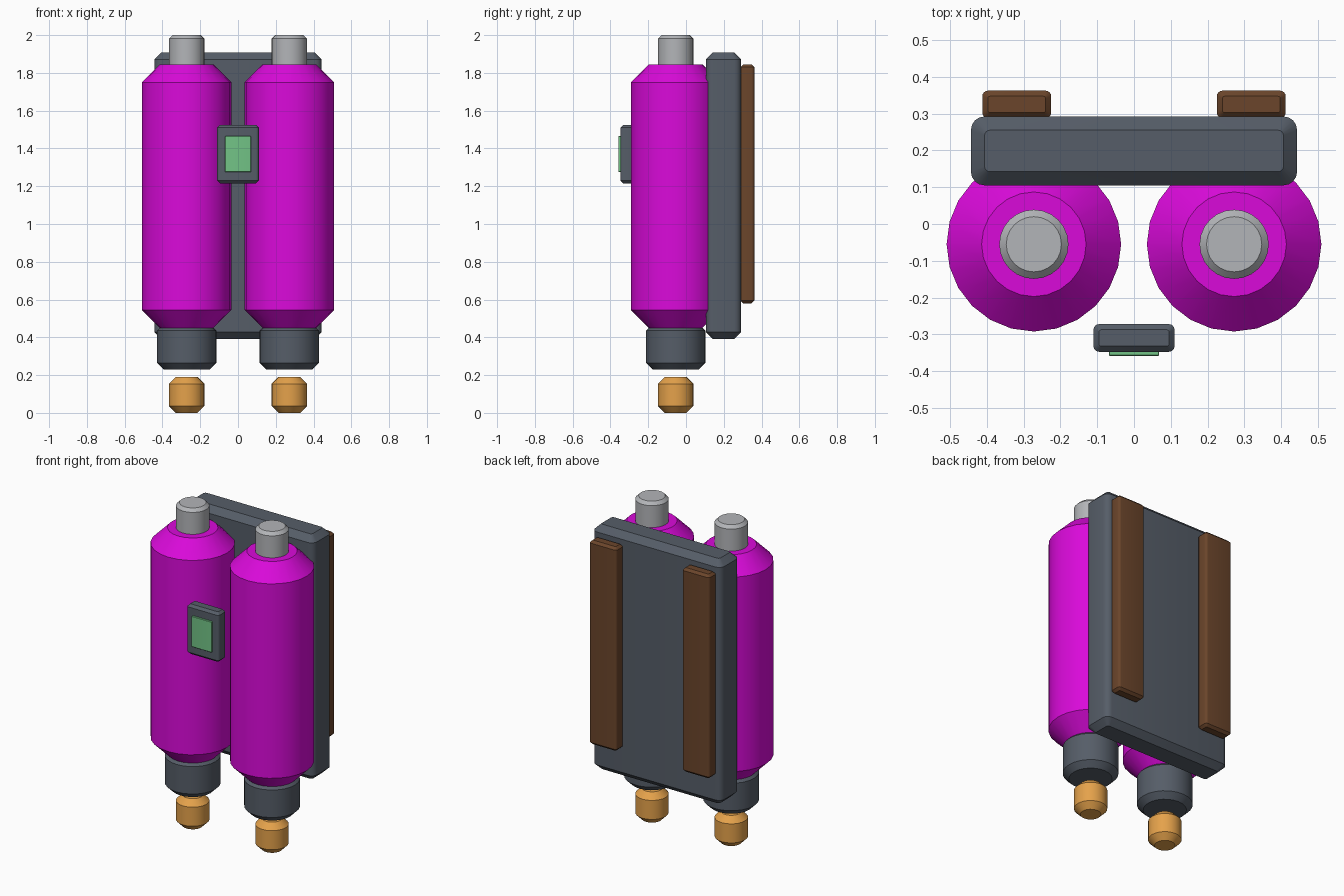
import bpy, bmesh, math

old = bpy.data.objects.get("Cube")
if old:
    bpy.data.objects.remove(old, do_unlink=True)


def material(name, rgb):
    m = bpy.data.materials.new(name)
    m.use_nodes = True
    col = (*rgb, 1.0)
    m.diffuse_color = col
    m.node_tree.nodes["Principled BSDF"].inputs["Base Color"].default_value = col
    return m


magenta = material("magenta paint", (0.70, 0.003, 0.70))
slate = material("slate grey", (0.092, 0.110, 0.138))
steel = material("light steel", (0.45, 0.46, 0.48))
amber = material("amber", (0.78, 0.36, 0.07))
leather = material("brown leather", (0.147, 0.060, 0.024))
green = material("screen green", (0.17, 0.55, 0.24))


def loft(name, rings, mat, loc, angle=40):
    """Skin a stack of equal-sized rings and cap both ends."""
    bm = bmesh.new()
    loops = [[bm.verts.new(p) for p in ring] for ring in rings]
    n = len(loops[0])
    for a, b in zip(loops, loops[1:]):
        for i in range(n):
            j = (i + 1) % n
            bm.faces.new((a[i], a[j], b[j], b[i]))
    bm.faces.new(loops[0][::-1])
    bm.faces.new(loops[-1])
    bmesh.ops.recalc_face_normals(bm, faces=bm.faces)
    mesh = bpy.data.meshes.new(name)
    bm.to_mesh(mesh)
    bm.free()
    mesh.materials.append(mat)
    ob = bpy.data.objects.new(name, mesh)
    ob.location = loc
    bpy.context.collection.objects.link(ob)
    bpy.ops.object.select_all(action='DESELECT')
    ob.select_set(True)
    bpy.context.view_layer.objects.active = ob
    bpy.ops.object.shade_smooth_by_angle(angle=math.radians(angle))
    return ob


def turned(name, x, y, z0, z1, r, chamfer, mat, sides=24):
    """Chamfered cylinder."""
    profile = [(r - chamfer, z0), (r, z0 + chamfer), (r, z1 - chamfer), (r - chamfer, z1)]
    turns = [2 * math.pi * i / sides for i in range(sides)]
    rings = [[(q * math.cos(t), q * math.sin(t), z) for t in turns] for q, z in profile]
    return loft(name, rings, mat, (x, y, 0))


def rounded_ring(hx, hy, r, z, steps=4):
    """Rounded rectangle outline at height z."""
    pts = []
    for k, (sx, sy) in enumerate([(1, 1), (-1, 1), (-1, -1), (1, -1)]):
        for i in range(steps + 1):
            t = math.pi / 2 * (k + i / steps)
            pts.append((sx * (hx - r) + r * math.cos(t), sy * (hy - r) + r * math.sin(t), z))
    return pts


def block(name, x, y, z, mat, c):
    """Box from axis ranges, with rounded uprights and chamfered ends."""
    hx, hy = (x[1] - x[0]) / 2, (y[1] - y[0]) / 2
    rings = [rounded_ring(hx - c, hy - c, c * 0.4, z[0]),
             rounded_ring(hx, hy, c, z[0] + c),
             rounded_ring(hx, hy, c, z[1] - c),
             rounded_ring(hx - c, hy - c, c * 0.4, z[1])]
    return loft(name, rings, mat, (sum(x) / 2, sum(y) / 2, 0))


# Twin tanks with their caps, collars, nozzles and shoulder straps
for side, s in (("left", 1), ("right", -1)):
    x, y = 0.272 * s, -0.055
    turned(side + "_tank", x, y, 0.45, 1.845, 0.237, 0.095, magenta)
    turned(side + "_cap", x, y, 1.81, 2.0, 0.094, 0.019, steel)
    turned(side + "_collar", x, y, 0.23, 0.47, 0.157, 0.035, slate)
    turned(side + "_nozzle", x, y, 0.0, 0.19, 0.094, 0.036, amber)
    block(side + "_strap", sorted((0.225 * s, 0.412 * s)), (0.288, 0.362), (0.58, 1.845),
          leather, 0.015)

# Back plate
block("back_plate", (-0.443, 0.443), (0.105, 0.292), (0.39, 1.908), slate, 0.037)

# Gauge and its lit screen on the front
block("gauge_housing", (-0.11, 0.11), (-0.347, -0.272), (1.215, 1.525), slate, 0.015)
block("gauge_screen", (-0.068, 0.068), (-0.358, -0.34), (1.275, 1.465), green, 0.002)
